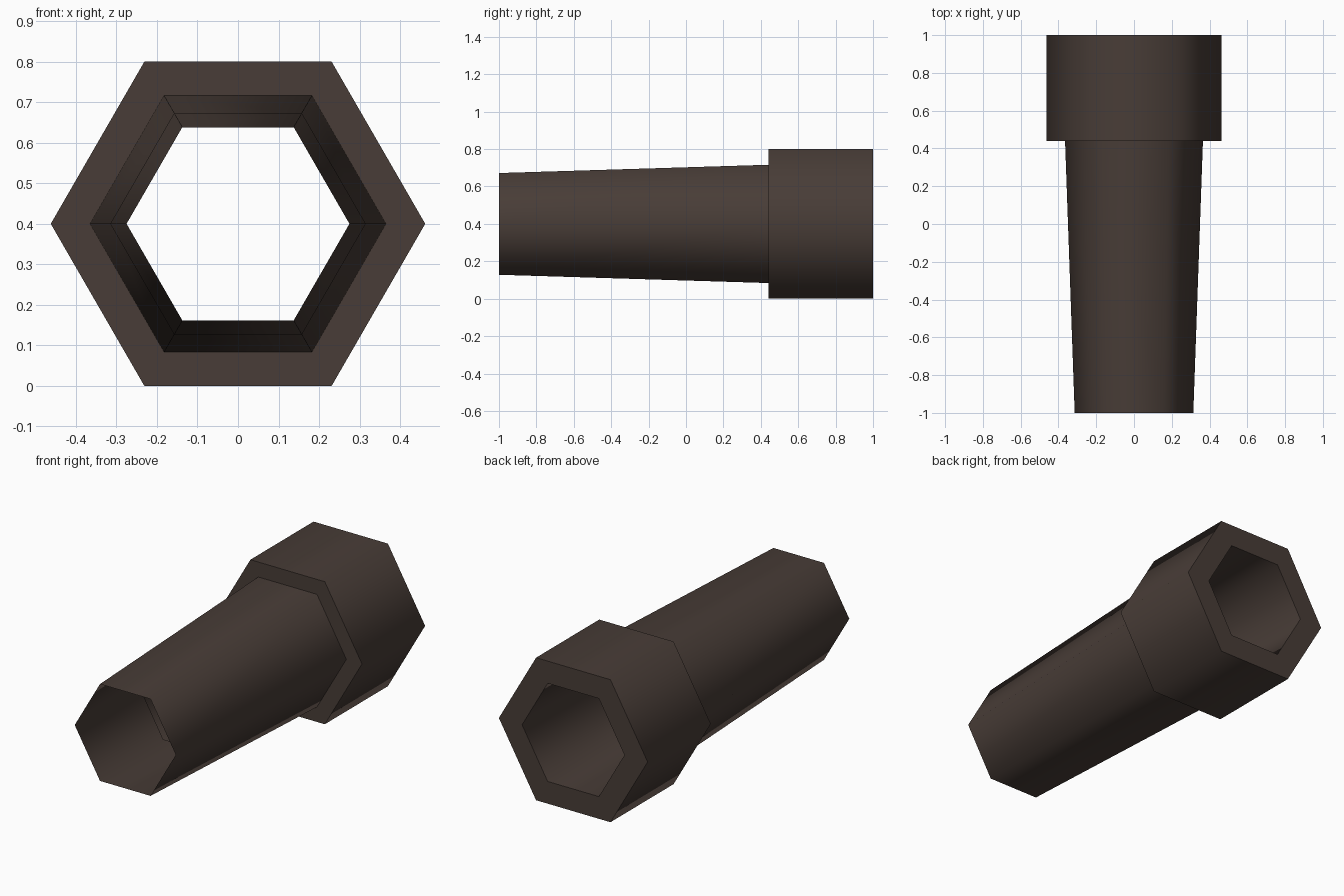
import bpy
import bmesh
import math

if "Cube" in bpy.data.objects:
    bpy.data.objects.remove(bpy.data.objects["Cube"])

SIDES = 6
CENTRE_Z = 0.4

# One flat colour
mat = bpy.data.materials.new("dark brown")
mat.diffuse_color = (0.065, 0.046, 0.038, 1.0)
mat.use_nodes = True
mat.node_tree.nodes["Principled BSDF"].inputs["Base Color"].default_value = mat.diffuse_color


def hex_shell(name, profile):
    """Sweep an open (y, radius) profile round the y axis with six sides."""
    bm = bmesh.new()
    rings = []
    for y, r in profile:
        ring = []
        for i in range(SIDES):
            a = 2 * math.pi * i / SIDES
            ring.append(bm.verts.new((r * math.cos(a), y, CENTRE_Z + r * math.sin(a))))
        rings.append(ring)
    for a, b in zip(rings, rings[1:]):
        for i in range(SIDES):
            j = (i + 1) % SIDES
            bm.faces.new((a[i], b[i], b[j], a[j]))
    mesh = bpy.data.meshes.new(name)
    bm.to_mesh(mesh)
    bm.free()
    mesh.materials.append(mat)
    obj = bpy.data.objects.new(name, mesh)
    bpy.context.collection.objects.link(obj)
    # Soft across the six sides, sharp at the steps
    bpy.ops.object.select_all(action='DESELECT')
    obj.select_set(True)
    bpy.context.view_layer.objects.active = obj
    bpy.ops.object.shade_smooth_by_angle(angle=math.radians(70))
    return obj


# Thin tapered barrel, stepped collar, then the flared bore running back inside
hex_shell("hex_socket", [
    (-1.0, 0.314),
    (0.44, 0.365),
    (0.44, 0.462),
    (1.0, 0.462),
    (1.0, 0.318),
    (-0.47, 0.275),
])
